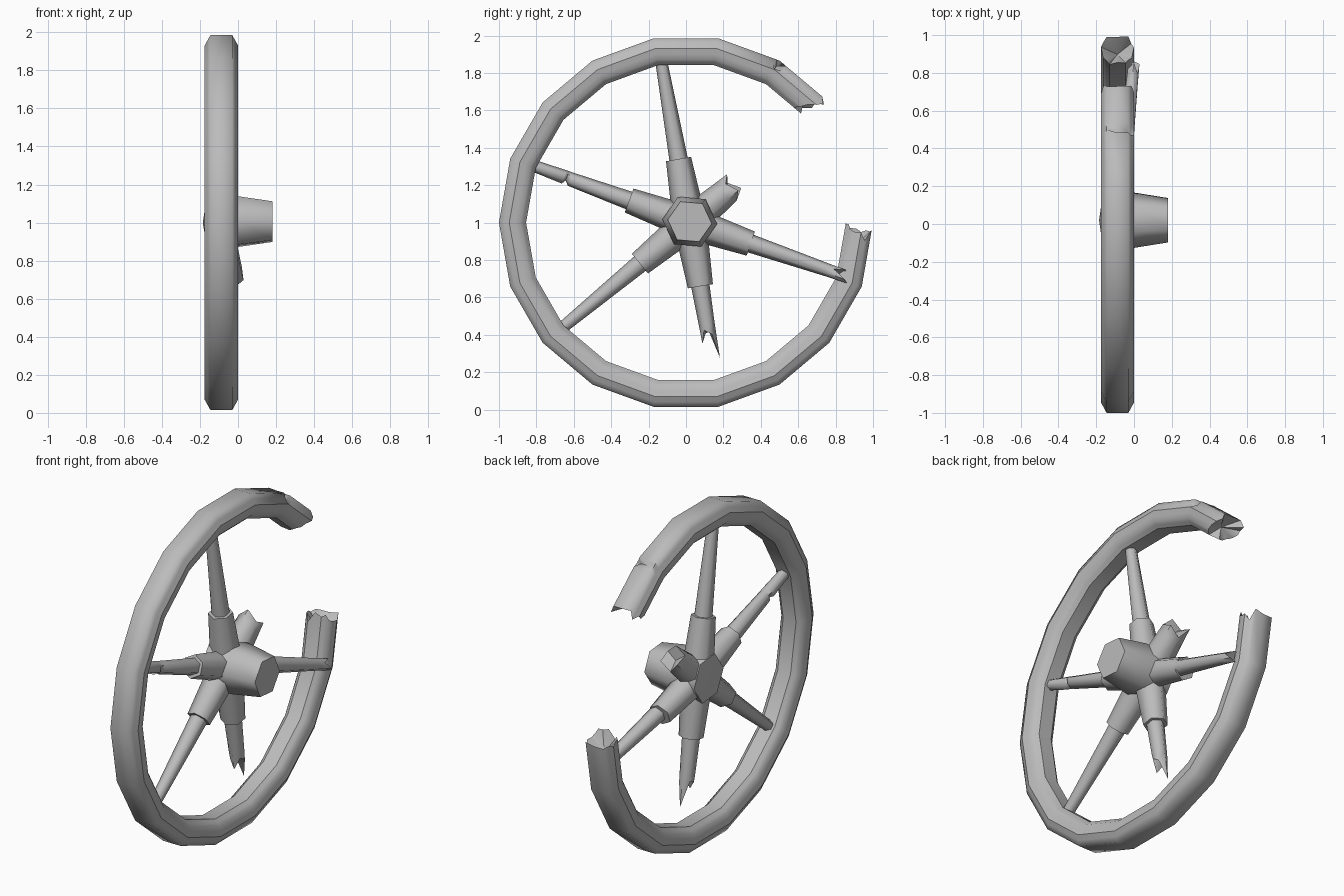
import bpy, bmesh, math, random
from mathutils import Vector

random.seed(4)
cube = bpy.data.objects.get("Cube")
if cube:
    bpy.data.objects.remove(cube)

grey = bpy.data.materials.new("plain_grey")
grey.use_nodes = True
grey.diffuse_color = (0.5, 0.5, 0.5, 1)
grey.node_tree.nodes["Principled BSDF"].inputs["Base Color"].default_value = (0.5, 0.5, 0.5, 1)

MID_X = -0.0875                       # middle plane of the wheel
CENTRE = Vector((MID_X, 0.02, 1.0))   # where the spokes meet


def loft(name, rings, tips=(None, None), angle=50, sharp=()):
    """Skin a list of rings; each end is a fan to a tip point, or flat."""
    bm = bmesh.new()
    loops = [[bm.verts.new(p) for p in ring] for ring in rings]
    n = len(loops[0])
    for a, b in zip(loops, loops[1:]):
        for i in range(n):
            bm.faces.new((a[i], a[(i + 1) % n], b[(i + 1) % n], b[i]))
        for i in sharp:
            bm.edges.get((a[i], b[i])).smooth = False
    for ring, tip in zip((loops[0], loops[-1]), tips):
        if tip is None:
            bm.faces.new(ring)
        else:
            t = bm.verts.new(tip)
            for i in range(n):
                bm.faces.new((ring[i], ring[(i + 1) % n], t))
    bmesh.ops.recalc_face_normals(bm, faces=bm.faces)
    mesh = bpy.data.meshes.new(name)
    bm.to_mesh(mesh)
    bm.free()
    obj = bpy.data.objects.new(name, mesh)
    bpy.context.collection.objects.link(obj)
    mesh.materials.append(grey)
    bpy.ops.object.select_all(action='DESELECT')
    obj.select_set(True)
    bpy.context.view_layer.objects.active = obj
    bpy.ops.object.shade_smooth_by_angle(angle=math.radians(angle))
    return obj


# Broken rim: 18-sided ring, bevelled section given as (x, radius)
corners = [(-0.145, 1), (-0.03, 1), (0, 0.945), (-0.012, 0.885),
           (-0.045, 0.855), (-0.13, 0.855), (-0.163, 0.885), (-0.175, 0.945)]
section = []
for (x, r), (x2, r2) in zip(corners, corners[1:] + corners[:1]):
    section += [(x, r), ((x + x2) / 2, (r + r2) / 2)]


def rim_point(x, r, deg):
    """Point on the straight side of the ring that holds this angle."""
    mid = math.floor(deg / 20 + 1e-6) * 20 + 10
    r *= math.cos(math.radians(10)) / math.cos(math.radians(deg - mid))
    a = math.radians(deg)
    return Vector((x, r * math.cos(a), 1 + r * math.sin(a)))


def rim_ring(deg, jag=0, slant=0):
    return [rim_point(x, r, deg + slant * (1 - r) + random.uniform(-jag, jag))
            for x, r in section]


crack = rim_ring(60)
for i in (1, 2, 3):
    crack[i] = rim_point(section[i][0] - 0.01, section[i][1] - 0.035, 60)
rings = [rim_ring(41.5, 2, 25), rim_ring(57.5), crack, rim_ring(61)]
rings += [rim_ring(d) for d in range(80, 341, 20)]
rings.append(rim_ring(355.5, 2.5, 15))
loft("broken_rim", rings,
     (rim_point(MID_X, 0.92, 46), rim_point(MID_X, 0.92, 352)), 62, (4, 8, 10, 14))


# Spokes: hexagonal rings along a direction in the wheel plane
def spoke_ring(deg, dist, radius, lean=0, jag=(0,) * 6):
    a = math.radians(deg)
    along = Vector((lean, math.cos(a), math.sin(a)))
    side = Vector((0, -math.sin(a), math.cos(a)))
    out = []
    for k in range(6):
        t = k * math.pi / 3
        out.append(CENTRE + along * (dist + jag[k])
                   + (side * math.cos(t) + Vector((math.sin(t), 0, 0))) * radius)
    return out


def spoke_tip(deg, dist, lean=0):
    a = math.radians(deg)
    return CENTRE + Vector((lean * dist, dist * math.cos(a), dist * math.sin(a)))


def sleeve(name, deg, lean=0):
    loft(name, [spoke_ring(deg, 0, 0.09, lean), spoke_ring(deg, 0.345, 0.068, lean)], angle=61)


def bar(name, deg, end, lean=0, jag=None, notch=None):
    """Thin tapered bar; jag splinters its end, notch cracks it part way."""
    def rad(d):
        return 0.05 - 0.033 * (d - 0.33)
    rings = [spoke_ring(deg, 0.33, rad(0.33), lean)]
    if notch:
        rings.append(spoke_ring(deg, notch - 0.02, rad(notch), lean))
        dent = spoke_ring(deg, notch, rad(notch), lean)
        for k in (0, 1, 5):
            dent[k] = dent[k].lerp(spoke_tip(deg, notch, lean), 0.6)
        rings += [dent, spoke_ring(deg, notch + 0.015, rad(notch), lean)]
    tip = None
    if jag:
        rings.append(spoke_ring(deg, end - 0.08, rad(end - 0.08), lean))
        tip = spoke_tip(deg, end - 0.06, lean)
    rings.append(spoke_ring(deg, end, rad(end), lean, jag or (0,) * 6))
    loft(name, rings, (None, tip), 61)


sleeve("top_sleeve", 100)
bar("top_spoke", 100, 0.87)
sleeve("upper_front_sleeve", 160)
bar("cracked_spoke", 160, 0.88, notch=0.7)
sleeve("lower_front_sleeve", 219.5)
bar("lower_front_spoke", 219.5, 0.88)
sleeve("bottom_sleeve", 279.5)
bar("snapped_bottom_spoke", 279.5, 0.63, jag=(0.11, -0.02, -0.05, 0.02, -0.03, -0.04))
sleeve("back_sleeve", 341, 0.05)
bar("snapped_back_spoke", 341, 0.85, 0.1, (0.02, -0.04, 0.03, 0.05, -0.05, 0.03))

# Stump of the missing spoke
loft("spoke_stump", [spoke_ring(40, 0, 0.09), spoke_ring(40, 0.24, 0.074),
                     spoke_ring(40, 0.3, 0.07, 0, (0.02, -0.02, 0.01, -0.03, 0.03, -0.01))],
     (None, spoke_tip(40, 0.265)), 61)


# Hub: tapered six-sided boss that stands out on the left
def hub_ring(x, radius):
    return [Vector((x, CENTRE.y + radius * math.cos(math.radians(60 * k - 5)),
                    1.005 + radius * math.sin(math.radians(60 * k - 5)))) for k in range(6)]


loft("hub", [hub_ring(-0.165, 0.14), hub_ring(0, 0.147), hub_ring(0.18, 0.118)],
     (Vector((-0.185, CENTRE.y, 1.0)), None), 61)
